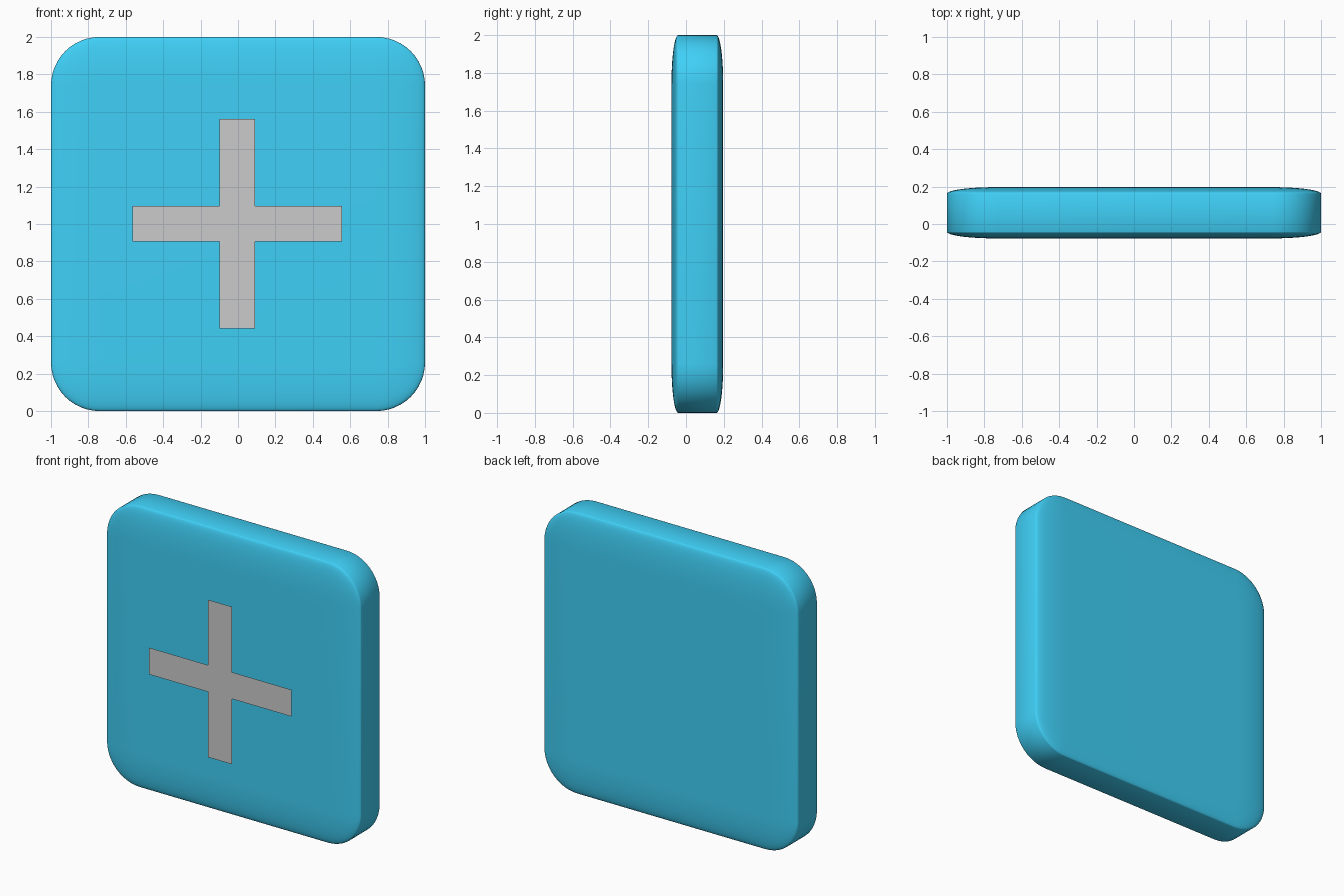
import bpy, bmesh
from mathutils import Matrix

if "Cube" in bpy.data.objects:
    bpy.data.objects.remove(bpy.data.objects["Cube"])


def add_object(name, bm):
    mesh = bpy.data.meshes.new(name)
    bm.to_mesh(mesh)
    bm.free()
    obj = bpy.data.objects.new(name, mesh)
    bpy.context.collection.objects.link(obj)
    return obj


# Tile: rounded cube flattened in depth, so its edge rounding becomes elliptical
bm = bmesh.new()
bmesh.ops.create_cube(bm, size=2)
bmesh.ops.bevel(bm, geom=bm.edges[:], offset=0.26, segments=12, profile=0.5,
                affect='EDGES')
bm.transform(Matrix.Translation((0, 0.06, 1)) @ Matrix.Diagonal((1, 0.137, 1, 1)))
for face in bm.faces:
    face.smooth = True
tile = add_object("tile", bm)

blue = bpy.data.materials.new("blue")
blue.diffuse_color = (0.05, 0.63, 0.93, 1)
blue.use_nodes = True
blue.node_tree.nodes["Principled BSDF"].inputs["Base Color"].default_value = blue.diffuse_color
tile.data.materials.append(blue)

# Plus sign: flat twelve-sided sheet floating in front of the tile
arm, half = 0.56, 0.095
quarter = [(half, -arm), (arm, -half), (arm, half)]
inner = [(half, -half), (half, half), (-half, half), (-half, -half)]
outline = [
    inner[3], (-half, -arm), (half, -arm),
    inner[0], (arm, -half), (arm, half),
    inner[1], (half, arm), (-half, arm),
    inner[2], (-arm, half), (-arm, -half),
]
bm = bmesh.new()
bm.faces.new([bm.verts.new((x - 0.004, -0.195, z + 1.002)) for x, z in outline])
add_object("plus_sign", bm)
